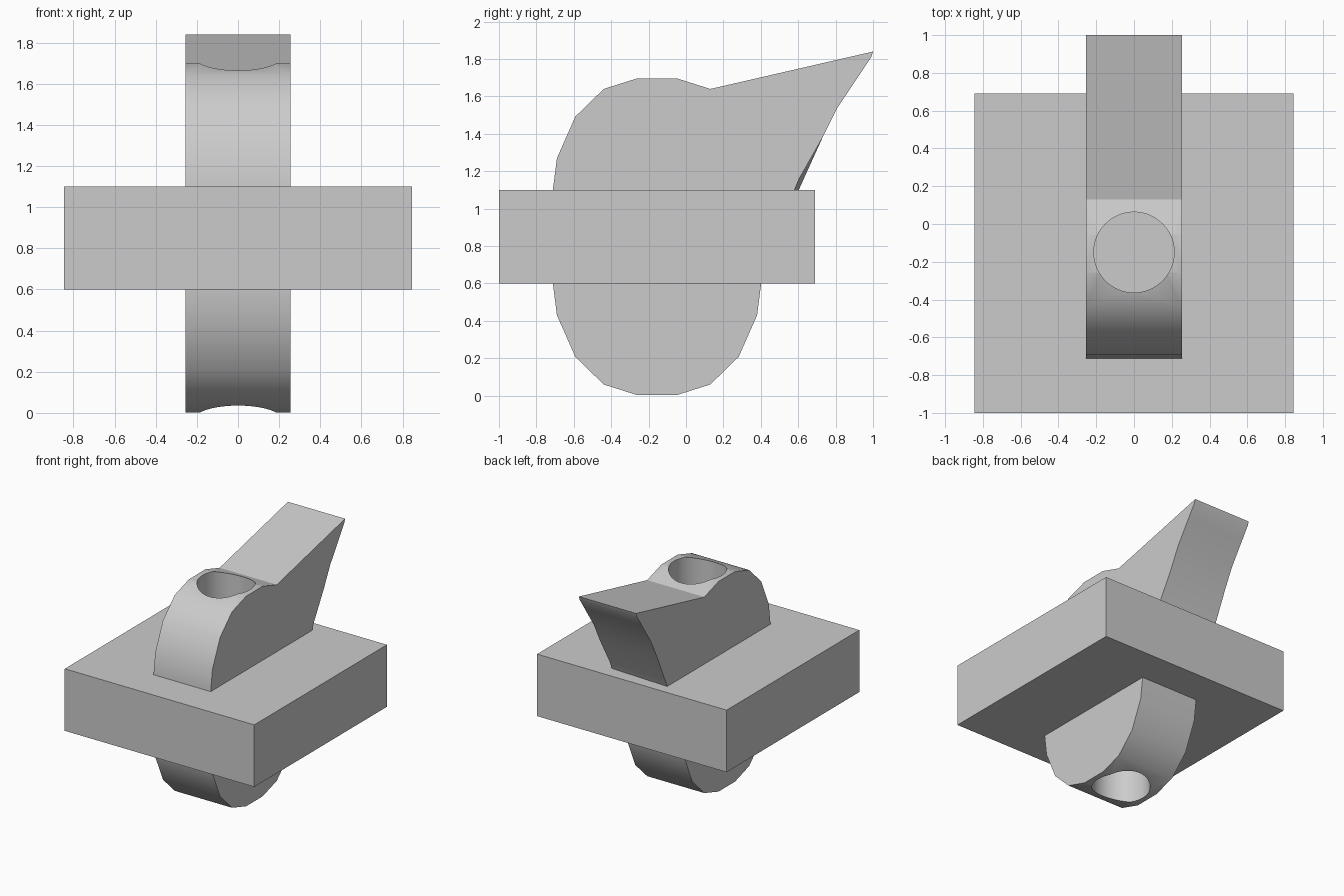
import bpy, bmesh, math

cube = bpy.data.objects.get("Cube")
if cube:
    bpy.data.objects.remove(cube, do_unlink=True)

grey = bpy.data.materials.new("plain grey")
grey.use_nodes = True
colour = (0.6, 0.6, 0.6, 1)
grey.diffuse_color = colour
grey.node_tree.nodes["Principled BSDF"].inputs["Base Color"].default_value = colour


def add_object(name, bm):
    bmesh.ops.recalc_face_normals(bm, faces=bm.faces[:])
    mesh = bpy.data.meshes.new(name)
    bm.to_mesh(mesh)
    bm.free()
    mesh.materials.append(grey)
    obj = bpy.data.objects.new(name, mesh)
    bpy.context.collection.objects.link(obj)
    return obj


# Square slab around the middle
bm = bmesh.new()
bmesh.ops.create_cube(bm, size=1)
bmesh.ops.scale(bm, vec=(1.69, 1.69, 0.5), verts=bm.verts[:])
bmesh.ops.translate(bm, vec=(0, -0.155, 0.85), verts=bm.verts[:])
add_object("slab", bm)

# Upright body: rounded profile in y, z with a beak rising at the back
MID_Y, MID_Z, HALF = -0.155, 0.85, 0.255
arc = [(0.105, 0.847), (0.285, 0.79), (0.437, 0.642), (0.535, 0.42), (0.557, 0.25)]
front_top = [(MID_Y - y, MID_Z + z) for y, z in reversed(arc)]
front_bottom = [(MID_Y - y, MID_Z - z) for y, z in arc]
back_bottom = [(MID_Y + y, MID_Z - z) for y, z in reversed(arc)]
crown = [(MID_Y + y, MID_Z + z) for y, z in arc[:2]]
beak = [(1.0, 1.84), (0.99, 1.81), (0.93, 1.72), (0.81, 1.54), (0.73, 1.38)]
# The foot of the beak sits slightly further forward on the left
foot = {1: [(0.605, 1.16), (0.58, 1.1)], -1: [(0.63, 1.16), (0.603, 1.1)]}

bm = bmesh.new()
sides = []
for side in (-1, 1):
    outline = front_top + crown + beak + foot[side] + back_bottom + front_bottom
    sides.append([bm.verts.new((side * HALF, y, z)) for y, z in outline])
left, right = sides
bm.faces.new(left)
bm.faces.new(right)
for i in range(len(left)):
    j = (i + 1) % len(left)
    bm.faces.new((left[i], left[j], right[j], right[i]))
body = add_object("body", bm)

# Round vertical hole through the body, stopped by the slab
bm = bmesh.new()
bmesh.ops.create_cone(bm, cap_ends=True, segments=64, radius1=0.213,
                      radius2=0.213, depth=2.4)
bmesh.ops.translate(bm, vec=(0, -0.15, MID_Z), verts=bm.verts[:])
cutter = add_object("hole_cutter", bm)
cutter.hide_render = True

cut = body.modifiers.new("hole", 'BOOLEAN')
cut.operation = 'DIFFERENCE'
cut.solver = 'EXACT'
cut.object = cutter
bpy.ops.object.select_all(action='DESELECT')
body.select_set(True)
bpy.context.view_layer.objects.active = body
bpy.ops.object.modifier_apply(modifier=cut.name)
bpy.data.objects.remove(cutter, do_unlink=True)
bpy.ops.object.shade_smooth_by_angle(angle=math.radians(29))
